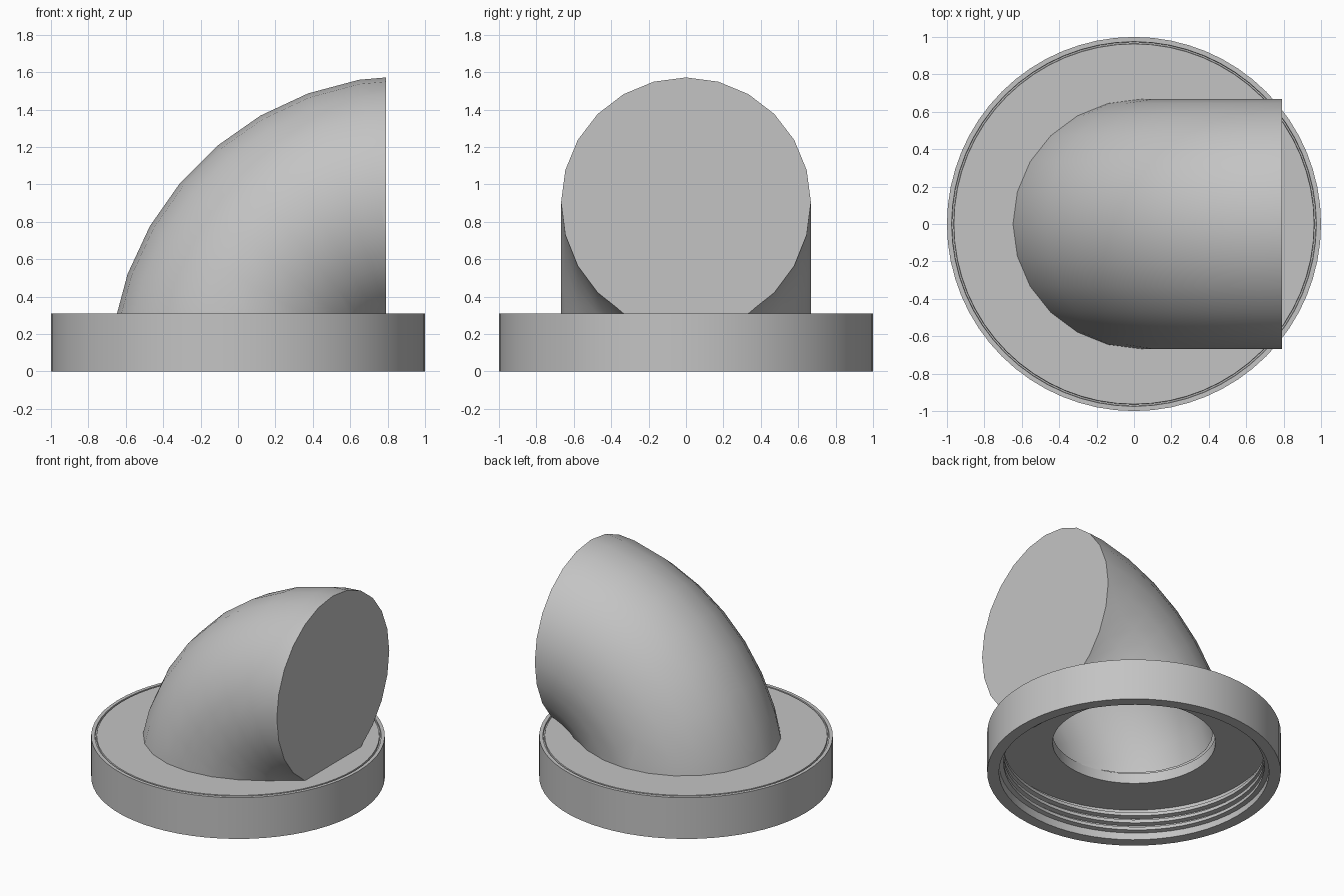
import bpy, bmesh
from math import sin, cos, pi, radians
from mathutils import Vector

cube = bpy.data.objects.get("Cube")
if cube:
    bpy.data.objects.remove(cube, do_unlink=True)

grey = bpy.data.materials.new("plain grey")
grey.use_nodes = True
COLOR = (0.55, 0.55, 0.55, 1)
grey.diffuse_color = COLOR
grey.node_tree.nodes["Principled BSDF"].inputs["Base Color"].default_value = COLOR


def finish(name, bm):
    bmesh.ops.recalc_face_normals(bm, faces=bm.faces)
    mesh = bpy.data.meshes.new(name)
    bm.to_mesh(mesh)
    bm.free()
    mesh.materials.append(grey)
    obj = bpy.data.objects.new(name, mesh)
    bpy.context.collection.objects.link(obj)
    bpy.ops.object.select_all(action='DESELECT')
    obj.select_set(True)
    bpy.context.view_layer.objects.active = obj
    bpy.ops.object.shade_smooth_by_angle(angle=radians(30))
    return obj


def skin(bm, rings, loop=False, closed_section=True):
    """Join a series of point rings with quads."""
    rows = [[bm.verts.new(p) for p in ring] for ring in rings]
    pairs = list(zip(rows, rows[1:])) + ([(rows[-1], rows[0])] if loop else [])
    n = len(rows[0])
    for a, b in pairs:
        for i in range(n if closed_section else n - 1):
            j = (i + 1) % n
            bm.faces.new((a[i], a[j], b[j], b[i]))
    return rows


# Screw lid: skirt, top plate with round hole and a fine groove near the rim
TOP, UNDER, HOLE, WALL = 0.31, 0.233, 0.555, 0.92
profile = [(1, 0), (1, TOP), (0.975, TOP), (0.973, TOP - 0.012),
           (0.965, TOP - 0.012), (0.963, TOP), (HOLE, TOP),
           (HOLE, UNDER), (WALL, UNDER), (WALL, 0)]
SIDES = 64
bm = bmesh.new()
skin(bm, [[(r * cos(2 * pi * k / SIDES), r * sin(2 * pi * k / SIDES), z)
           for r, z in profile] for k in range(SIDES)], loop=True)
finish("screw_lid", bm)

# Helical thread inside the skirt
PITCH, TURNS, START = 0.056, 3, 0.035
section = [(WALL + 0.01, -0.02), (0.888, -0.012), (0.888, 0.012), (WALL + 0.01, 0.02)]
bm = bmesh.new()
rings = []
for k in range(TURNS * SIDES + 1):
    a = 2 * pi * k / SIDES
    z = START + PITCH * k / SIDES
    rings.append([(r * cos(a), r * sin(a), z + dz) for r, dz in section])
rows = skin(bm, rings)
for end in (rows[0], rows[-1]):
    bm.faces.new(end)
finish("inner_thread", bm)

# Elbow pipe: two concentric bent tubes, trimmed square at the mouth
CENTRE = Vector((0.9265, 0, -0.03))
BEND, OUTER, BORE, MOUTH = 0.946, 0.668, 0.56, 0.79
STEPS, ROUND = 9, 24
bm = bmesh.new()
for radius in (OUTER, BORE):
    rings = []
    for s in range(STEPS + 1):
        t = pi / 2 * s / STEPS
        ring = []
        for k in range(ROUND):
            a = 2 * pi * k / ROUND
            d = BEND + radius * cos(a)
            ring.append(CENTRE + Vector((-d * cos(t), radius * sin(a), d * sin(t))))
        rings.append(ring)
    skin(bm, rings)


def trim(point, normal):
    bmesh.ops.bisect_plane(bm, geom=bm.verts[:] + bm.edges[:] + bm.faces[:],
                           plane_co=point, plane_no=normal, clear_outer=True)


trim((MOUTH, 0, 0), (1, 0, 0))
mouth_edges = [e for e in bm.edges if e.is_boundary
               and all(abs(v.co.x - MOUTH) < 1e-4 for v in e.verts)]
bmesh.ops.bridge_loops(bm, edges=mouth_edges)
trim((0, 0, TOP - 0.005), (0, 0, -1))
finish("elbow_pipe", bm)
